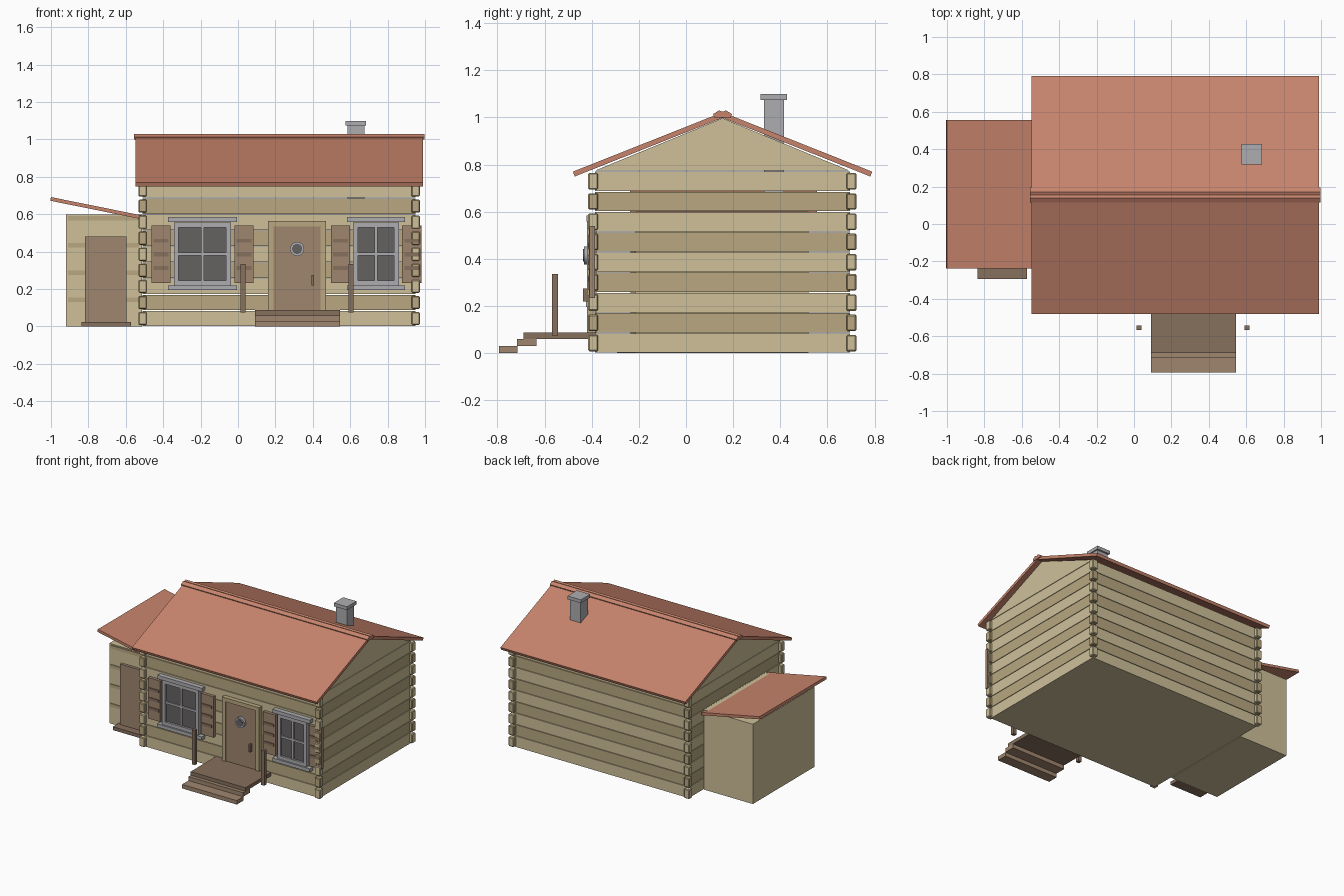
import bpy, math
from mathutils import Vector

if "Cube" in bpy.data.objects:
    bpy.data.objects.remove(bpy.data.objects["Cube"])


def mat(name, r, g, b):
    m = bpy.data.materials.new(name)
    m.diffuse_color = (r, g, b, 1)
    m.use_nodes = True
    m.node_tree.nodes["Principled BSDF"].inputs["Base Color"].default_value = m.diffuse_color
    return m


LIGHT = mat("light_wood", .62, .53, .32)
DARK = mat("dark_wood", .48, .39, .22)
BROWN = mat("brown_wood", .35, .24, .16)
UMBER = mat("umber_wood", .24, .16, .11)
ROOF = mat("red_roof", .57, .23, .15)
GREY = mat("grey_trim", .42, .42, .44)
GLASS = mat("dark_glass", .13, .12, .12)


def mesh(name, verts, faces, material):
    me = bpy.data.meshes.new(name)
    me.from_pydata(verts, [], faces)
    me.materials.append(material)
    ob = bpy.data.objects.new(name, me)
    bpy.context.collection.objects.link(ob)
    return ob


def prism(name, profile, a, b, axis, material):
    """Extrude a 2D profile from a to b along x (profile y,z) or y (profile x,z)."""
    n = len(profile)
    put = (lambda p, t: (t, p[0], p[1])) if axis == 'x' else (lambda p, t: (p[0], t, p[1]))
    verts = [put(p, t) for t in (a, b) for p in profile]
    faces = [tuple(range(n))[::-1], tuple(range(n, 2 * n))]
    faces += [(i, (i + 1) % n, n + (i + 1) % n, n + i) for i in range(n)]
    if axis == 'y':
        faces = [f[::-1] for f in faces]
    return mesh(name, verts, faces, material)


def box(name, x, y, z, material):
    return prism(name, [(y[0], z[0]), (y[1], z[0]), (y[1], z[1]), (y[0], z[1])],
                 x[0], x[1], 'x', material)


def sheet(name, p, q, t, a, b, axis, material):
    """Sloping slab whose upper edge runs p -> q, thickness t below it."""
    p, q = Vector(p), Vector(q)
    d = (q - p).normalized()
    n = Vector((d.y, -d.x)) * t
    return prism(name, [p, p + n, q + n, q], a, b, axis, material)


def disc(name, r, depth, loc, material):
    bpy.ops.mesh.primitive_cylinder_add(vertices=24, radius=r, depth=depth, location=loc,
                                        rotation=(math.pi / 2, 0, 0))
    ob = bpy.context.object
    ob.name = name
    ob.data.materials.append(material)
    bpy.ops.object.shade_smooth_by_angle(angle=math.radians(40))


# Log walls: nine courses in alternating shades with notched corner ends
X0, X1, Y0, Y1, T = -.51, .95, -.387, .695, .035
PITCH, N = .0858, 9
for i in range(N):
    z = (i * PITCH + .002, (i + 1) * PITCH - .002)
    m = (LIGHT, DARK)[i % 2]
    box(f"front_log_{i}", (X0, X1), (Y0, Y0 + T), z, m)
    box(f"back_log_{i}", (X0, X1), (Y1 - T, Y1), z, m)
    box(f"left_log_{i}", (X0, X0 + T), (Y0 + T, Y1 - T), z, m)
    box(f"right_log_{i}", (X1 - T, X1), (Y0 + T, Y1 - T), z, m)
    for cx in (X0, X1):
        for cy in (Y0 - .007, Y1 + .007):
            e = box("log_end", (cx - .022, cx + .022), (cy - .021, cy + .021),
                    (z[0] + .006, z[1] - .006), m)
            b = e.modifiers.new("bevel", 'BEVEL')
            b.width, b.segments = .005, 1
box("floor", (X0 + T, X1 - T), (Y0 + T, Y1 - T), (.002, .02), LIGHT)

# Gables and main roof
YC, ZR = .155, 1.022
for side, x in (("left", X0), ("right", X1 - T)):
    prism(f"{side}_gable", [(Y0, .774), (Y1, .774), (YC, ZR - .025)], x, x + T, 'x', LIGHT)
sheet("roof_front", (-.48, .77), (YC, ZR), .022, -.547, .99, 'x', ROOF)
sheet("roof_back", (YC, ZR), (.79, .77), .022, -.547, .99, 'x', ROOF)
prism("ridge_cap", [(.12, 1.0), (.19, 1.0), (.195, 1.014), (.17, 1.03), (YC, 1.024),
                    (.14, 1.03), (.115, 1.014)], -.555, .997, 'x', ROOF)

# Chimney
box("chimney", (.585, .675), (.33, .415), (.68, 1.078), GREY)
box("chimney_cap", (.575, .685), (.317, .428), (1.075, 1.1), GREY)

# Side shed
box("shed_body", (-.92, X0 - .003), (-.215, .52), (0, .6), LIGHT)
sheet("shed_roof", (-1.0, .692), (-.515, .594), .02, -.237, .555, 'y', ROOF)
for i in range(4):
    z = .142 + i * .146
    box(f"shed_band_{i}", (-.91, X0 - .02), (-.221, -.21), (z - .012, z + .012), DARK)
box("shed_door", (-.817, -.595), (-.235, -.21), (.02, .48), BROWN)
box("shed_step", (-.836, -.572), (-.293, -.21), (0, .025), UMBER)


def window(tag, cx, w):
    """Framed four-pane window with lintel, sill and slatted shutters; w is half width."""
    z0, z1, f = .22, .555, .025
    box(f"{tag}_window_glass", (cx - w + .01, cx + w - .01), (-.397, -.38), (z0 + .01, z1 - .01), GLASS)
    for s in (-1, 1):
        xs = sorted((cx + s * w, cx + s * (w - f)))
        box(f"{tag}_window_jamb", xs, (-.412, -.38), (z0, z1), GREY)
    for z in (z0, z1 - f):
        box(f"{tag}_window_rail", (cx - w + f, cx + w - f), (-.412, -.38), (z, z + f), GREY)
    box(f"{tag}_window_mullion", (cx - .008, cx + .008), (-.407, -.38), (z0 + f, z1 - f), GREY)
    box(f"{tag}_window_crossbar", (cx - w + f, cx + w - f), (-.406, -.38), (.38, .396), GREY)
    box(f"{tag}_window_lintel", (cx - w - .033, cx + w + .033), (-.422, -.38), (.558, .585), GREY)
    box(f"{tag}_window_sill", (cx - w - .033, cx + w + .033), (-.424, -.38), (.195, .22), GREY)
    for s in (-1, 1):
        c = cx + s * (w + .069)
        box(f"{tag}_shutter", (c - .051, c + .051), (-.41, -.386), (.233, .54), BROWN)
        for z in (.313, .385, .458):
            box(f"{tag}_shutter_slat", (c - .04, c + .04), (-.416, -.405), (z - .01, z + .01), UMBER)


window("left", -.19, .152)
window("right", .738, .122)

# Front door with frame, porthole and handle
box("door_frame_left", (.16, .19), (-.42, -.38), (.085, .565), DARK)
box("door_frame_right", (.44, .47), (-.42, -.38), (.085, .565), DARK)
box("door_frame_top", (.19, .44), (-.42, -.38), (.535, .565), DARK)
box("door", (.19, .44), (-.412, -.38), (.085, .535), BROWN)
disc("porthole_ring", .038, .03, (.316, -.418, .415), GREY)
disc("porthole_glass", .027, .03, (.316, -.422, .415), GLASS)
box("door_handle", (.393, .407), (-.438, -.41), (.22, .275), UMBER)

# Porch steps and posts
box("porch_platform", (.09, .545), (-.69, -.385), (.06, .087), UMBER)
box("porch_step_upper", (.09, .545), (-.717, -.635), (.03, .06), BROWN)
box("porch_step_lower", (.09, .545), (-.793, -.715), (0, .03), BROWN)
for tag, x in (("left", .027), ("right", .604)):
    box(f"{tag}_porch_post", (x - .013, x + .013), (-.568, -.542), (.075, .335), UMBER)
